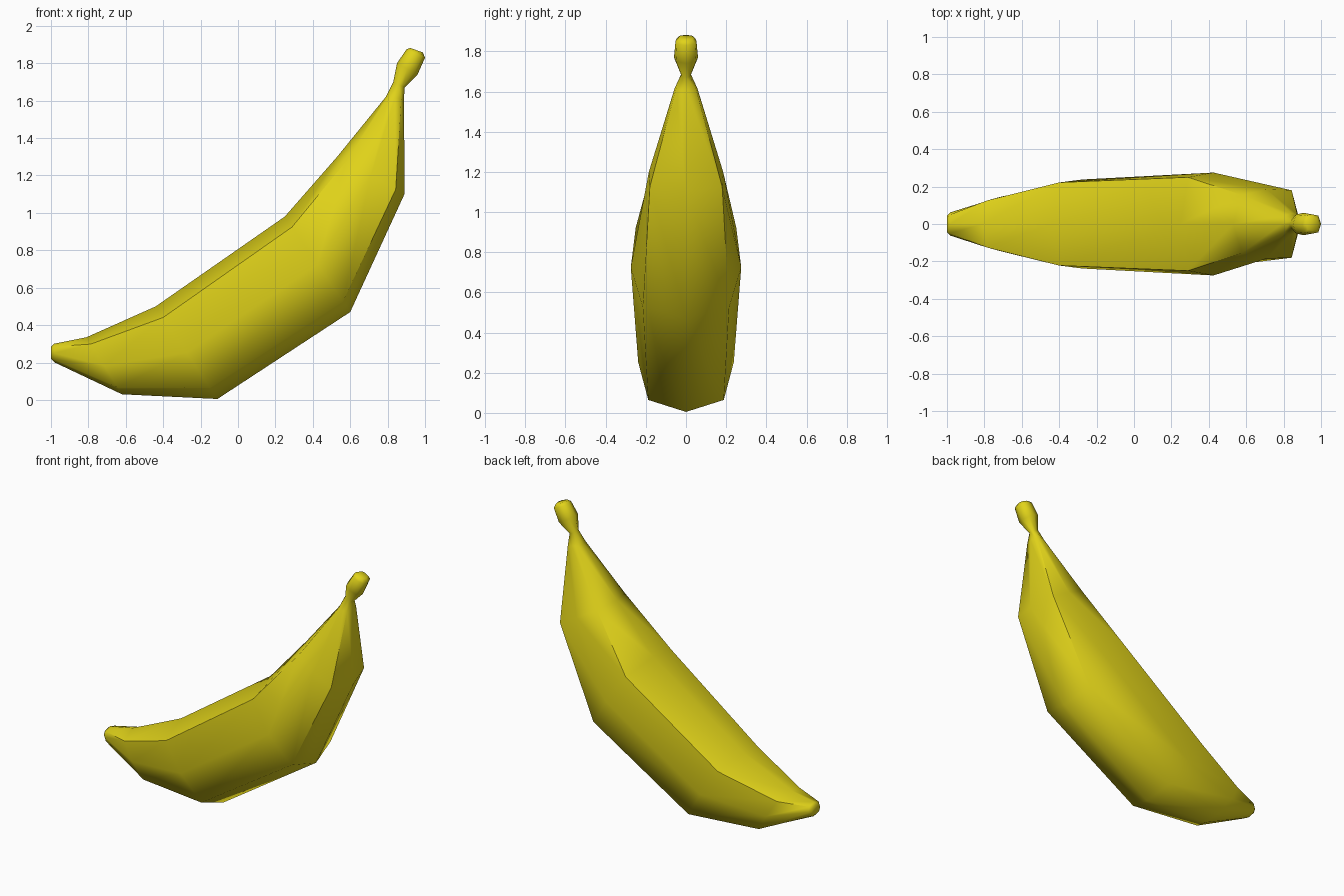
import bpy, bmesh, math

if "Cube" in bpy.data.objects:
    bpy.data.objects.remove(bpy.data.objects["Cube"])

# Each ring: inner ridge (x, z), outer ridge (x, z), half widths (inner side, middle, outer side), corner drop
rings = [
    ((-1.00, 0.285), (-1.00, 0.22), (0.035, 0.045, 0.035), 0.15),   # blossom tip
    ((-0.985, 0.30), (-0.98, 0.20), (0.05, 0.062, 0.05), 0.15),
    ((-0.81, 0.335), (-0.62, 0.03), (0.125, 0.145, 0.12), 0.12),    # body
    ((-0.44, 0.50), (-0.11, 0.005), (0.222, 0.238, 0.188), 0.12),
    ((0.25, 0.98), (0.60, 0.47), (0.25, 0.275, 0.215), 0.11),
    ((0.53, 1.30), (0.89, 1.10), (0.155, 0.185, 0.18), 0.13),
    ((0.79, 1.62), (0.888, 1.61), (0.045, 0.057, 0.05), 0.15),
    ((0.83, 1.70), (0.89, 1.67), (0.02, 0.025, 0.02), 0.15),        # neck
    ((0.85, 1.80), (0.96, 1.74), (0.05, 0.06, 0.05), 0.15),         # stem
    ((0.90, 1.873), (1.00, 1.83), (0.045, 0.052, 0.045), 0.15),
    ((0.92, 1.882), (0.988, 1.858), (0.03, 0.036, 0.03), 0.15),
]


def add_ring(bm, top, bottom, widths, drop):
    """Eight-sided section between the inner and outer ridges."""
    layout = [(0, 0), (drop, widths[0]), (0.5, widths[1]), (1 - drop, widths[2]),
              (1, 0), (1 - drop, -widths[2]), (0.5, -widths[1]), (drop, -widths[0])]
    return [bm.verts.new((top[0] + (bottom[0] - top[0]) * t, y,
                          top[1] + (bottom[1] - top[1]) * t)) for t, y in layout]


# Loft the peel through the rings and cap both ends
bm = bmesh.new()
loops = [add_ring(bm, *r) for r in rings]
for a, b in zip(loops, loops[1:]):
    for i in range(8):
        j = (i + 1) % 8
        bm.faces.new((a[i], a[j], b[j], b[i]))
bm.faces.new(loops[0])
bm.faces.new(loops[-1])
bmesh.ops.recalc_face_normals(bm, faces=bm.faces)
mesh = bpy.data.meshes.new("banana")
bm.to_mesh(mesh)
bm.free()
banana = bpy.data.objects.new("banana", mesh)
bpy.context.collection.objects.link(banana)

# Yellow peel
peel = bpy.data.materials.new("yellow_peel")
peel.diffuse_color = (0.75, 0.65, 0.01, 1)
peel.use_nodes = True
peel.node_tree.nodes["Principled BSDF"].inputs["Base Color"].default_value = peel.diffuse_color
mesh.materials.append(peel)

# Smooth sides, crisp outer edges
bpy.context.view_layer.objects.active = banana
banana.select_set(True)
bpy.ops.object.shade_smooth_by_angle(angle=math.radians(60))
